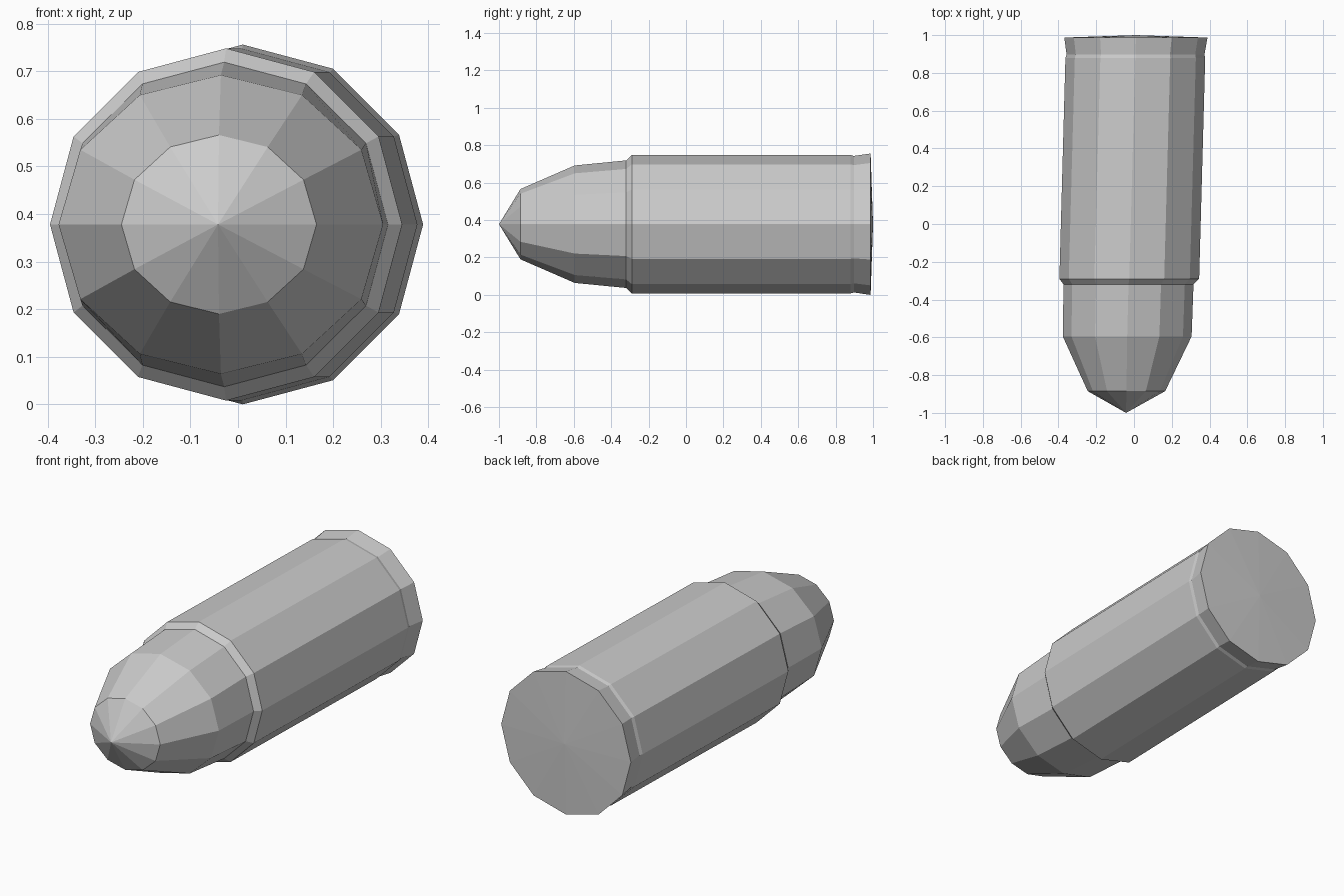
import bpy, bmesh
from math import cos, sin, pi

if "Cube" in bpy.data.objects:
    bpy.data.objects.remove(bpy.data.objects["Cube"])

SIDES = 12
ZC = 0.378


def lathe(name, rings, front_tip=None, back_tip=None):
    """Skin elliptical 12-sided rings (y, centre x, x radius, z radius), ends closed by fans."""
    bm = bmesh.new()
    loops = []
    for y, cx, rx, rz in rings:
        loops.append([bm.verts.new((cx + rx * cos(2 * pi * i / SIDES), y,
                                    ZC + rz * sin(2 * pi * i / SIDES)))
                      for i in range(SIDES)])
    for a, b in zip(loops, loops[1:]):
        for i in range(SIDES):
            j = (i + 1) % SIDES
            bm.faces.new((a[i], a[j], b[j], b[i]))
    for tip, loop in ((front_tip, loops[0]), (back_tip, loops[-1])):
        apex = bm.verts.new((tip[0], tip[1], ZC))
        for i in range(SIDES):
            bm.faces.new((loop[i], loop[(i + 1) % SIDES], apex))
    bmesh.ops.recalc_face_normals(bm, faces=bm.faces)
    mesh = bpy.data.meshes.new(name)
    bm.to_mesh(mesh)
    bm.free()
    obj = bpy.data.objects.new(name, mesh)
    bpy.context.collection.objects.link(obj)
    return obj


# Whole cartridge: pointed nose, stepped collar, leaning case, grooved flared rim
lathe("cartridge", [
    (-0.885, -0.040, 0.205, 0.188),   # nose ring
    (-0.595, -0.036, 0.341, 0.314),   # shoulder of the nose
    (-0.320, -0.029, 0.344, 0.341),   # nose meets the case
    (-0.290, -0.025, 0.370, 0.370),   # case mouth
    (0.880, 0.007, 0.370, 0.370),     # end of the case wall
    (0.897, 0.008, 0.365, 0.365),     # groove
    (0.987, 0.010, 0.379, 0.378),     # rim
], front_tip=(-0.042, -1.0), back_tip=(0.010, 1.0))
